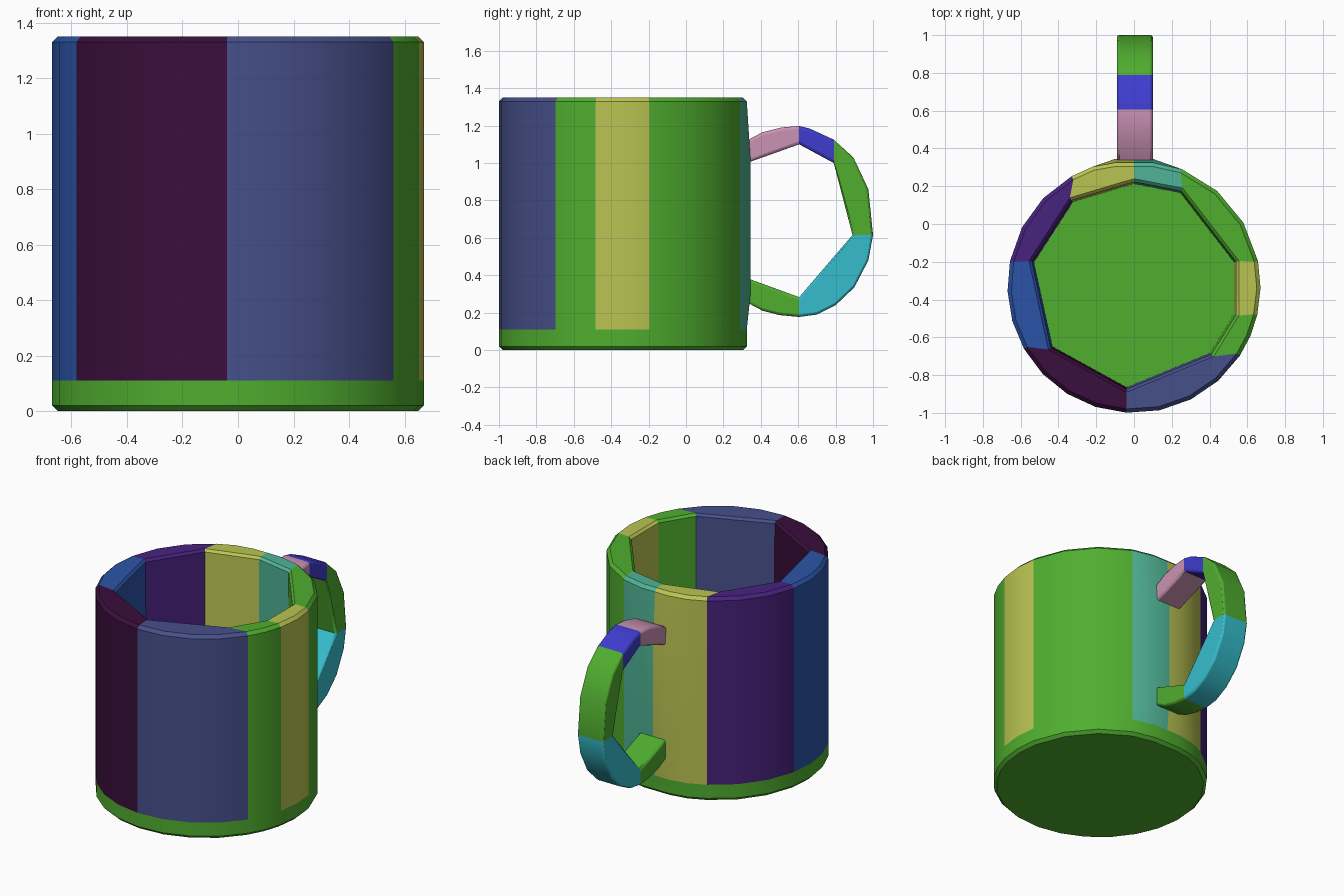
import bpy, bmesh, math
from mathutils import Vector

cube = bpy.data.objects.get("Cube")
if cube:
    bpy.data.objects.remove(cube, do_unlink=True)


def linear(c):
    c /= 255
    return c / 12.92 if c <= 0.04045 else ((c + 0.055) / 1.055) ** 2.4


COLOURS = {
    "green": (80, 174, 47), "yellow": (186, 196, 82), "slate": (70, 80, 138),
    "plum": (58, 14, 60), "blue": (44, 84, 168), "purple": (72, 34, 126),
    "mint": (80, 180, 150), "pink": (202, 146, 180), "indigo": (62, 60, 205),
    "cyan": (54, 190, 204),
}
MATS = {}
for name, rgb in COLOURS.items():
    mat = bpy.data.materials.new(name)
    mat.use_nodes = True
    colour = [linear(c) for c in rgb] + [1]
    mat.diffuse_color = colour
    mat.node_tree.nodes["Principled BSDF"].inputs["Base Color"].default_value = colour
    MATS[name] = mat
NAMES = list(COLOURS)


def finish(bm, name):
    """Turn a bmesh into a smooth shaded object with the colours it uses."""
    bmesh.ops.recalc_face_normals(bm, faces=bm.faces)
    mesh = bpy.data.meshes.new(name)
    bm.to_mesh(mesh)
    bm.free()
    obj = bpy.data.objects.new(name, mesh)
    bpy.context.collection.objects.link(obj)
    for key in NAMES:
        mesh.materials.append(MATS[key])
    bpy.ops.object.select_all(action="DESELECT")
    obj.select_set(True)
    bpy.context.view_layer.objects.active = obj
    bpy.ops.object.shade_smooth_by_angle(angle=math.radians(25))
    return obj


# Mug body: staves with flat inner faces and a round outside, on a green base
CENTRE = Vector((0, -0.33))
RADIUS, HEIGHT, BASE, ROUND = 0.67, 1.35, 0.11, 0.02
# start angle, inner corner, colour
STAVES = [
    (-13.2, (0.54, -0.48), "yellow"), (11.5, (0.54, -0.2), "green"),
    (67.7, (0.25, 0.175), "mint"), (81.5, (0.1, 0.204), "mint"),
    (90, (0, 0.223), "yellow"), (98.5, (-0.1, 0.194), "yellow"),
    (119.6, (-0.33, 0.125), "purple"), (168.5, (-0.54, -0.2), "blue"),
    (209.6, (-0.44, -0.655), "plum"), (266.6, (-0.04, -0.875), "slate"),
    (326.8, (0.41, -0.69), "green"),
]
stations = []
for i, (a0, p0, colour) in enumerate(STAVES):
    a1, p1, _ = STAVES[(i + 1) % len(STAVES)]
    span = (a1 - a0) % 360
    n = math.ceil(span / 19)
    for k in range(n):
        inner = Vector(p0).lerp(Vector(p1), k / n)
        stations.append((a0 + span * k / n, inner, colour))


def outer_point(angle, z, inset):
    a = math.radians(angle)
    p = CENTRE + Vector((math.cos(a), math.sin(a))) * (RADIUS - inset)
    if 81 < angle < 99:  # flat pad that swells out behind the handle
        p.y = 0.345 if 0.25 < z < 1.1 else 0.325 - inset
    return (p.x, p.y, z)


def inner_point(p, z, scale):
    q = CENTRE + (p - CENTRE) * scale
    return (q.x, q.y, z)


OUTER = [(0, ROUND), (ROUND, 0), (BASE, 0), (0.3, 0), (1.02, 0),
         (HEIGHT - ROUND, 0), (HEIGHT, ROUND)]
INNER = [(HEIGHT, 1.03), (HEIGHT - 0.015, 1), (BASE, 0.98)]

bm = bmesh.new()
rings = [[bm.verts.new(outer_point(a, z, d)) for a, _, _ in stations] for z, d in OUTER]
rings += [[bm.verts.new(inner_point(p, z, s)) for _, p, _ in stations] for z, s in INNER]
count = len(stations)
for level, (low, high) in enumerate(zip(rings, rings[1:])):
    for i, (_, _, colour) in enumerate(stations):
        j = (i + 1) % count
        face = bm.faces.new((low[i], low[j], high[j], high[i]))
        face.material_index = NAMES.index("green" if level < 2 else colour)
for cap in (rings[0], rings[-1]):
    bm.faces.new(cap).material_index = NAMES.index("green")
finish(bm, "mug_body")

# Handle: straight inner edges, rounded outer edge, as (y, z) points
LEFT, RIGHT = 0.1, -0.09
# inner start, outer points, colour
PIECES = [
    ((0.325, 1.0), [(0.325, 1.12), (0.41, 1.165), (0.51, 1.19)], "pink"),
    ((0.605, 1.1), [(0.605, 1.198), (0.66, 1.185)], "indigo"),
    ((0.79, 1.0), [(0.79, 1.125), (0.895, 1.03), (0.975, 0.86)], "green"),
    ((0.89, 0.615), [(1.0, 0.615), (0.975, 0.48), (0.9, 0.335), (0.8, 0.24), (0.7, 0.19)], "cyan"),
    ((0.605, 0.283), [(0.605, 0.177), (0.5, 0.187), (0.41, 0.21)], "green"),
    ((0.325, 0.385), [(0.325, 0.255)], "green"),
]
bm = bmesh.new()
sections, section_colours = [], []
for i, (start, outline, colour) in enumerate(PIECES):
    end = PIECES[min(i + 1, len(PIECES) - 1)][0]
    for k, (y, z) in enumerate(outline):
        p = Vector(start).lerp(Vector(end), k / len(outline))
        corners = [(LEFT, y, z), (RIGHT, y, z), (RIGHT, p.x, p.y), (LEFT, p.x, p.y)]
        sections.append([bm.verts.new(c) for c in corners])
        section_colours.append(colour)
for a, b, colour in zip(sections, sections[1:], section_colours):
    for i in range(4):
        j = (i + 1) % 4
        bm.faces.new((a[i], a[j], b[j], b[i])).material_index = NAMES.index(colour)
for end, colour in ((sections[0], "pink"), (sections[-1], "green")):
    bm.faces.new(end).material_index = NAMES.index(colour)
handle = finish(bm, "handle")
bevel = handle.modifiers.new("soft_edges", "BEVEL")
bevel.width = 0.014
bevel.segments = 2
bevel.limit_method = "ANGLE"
bevel.angle_limit = math.radians(70)
